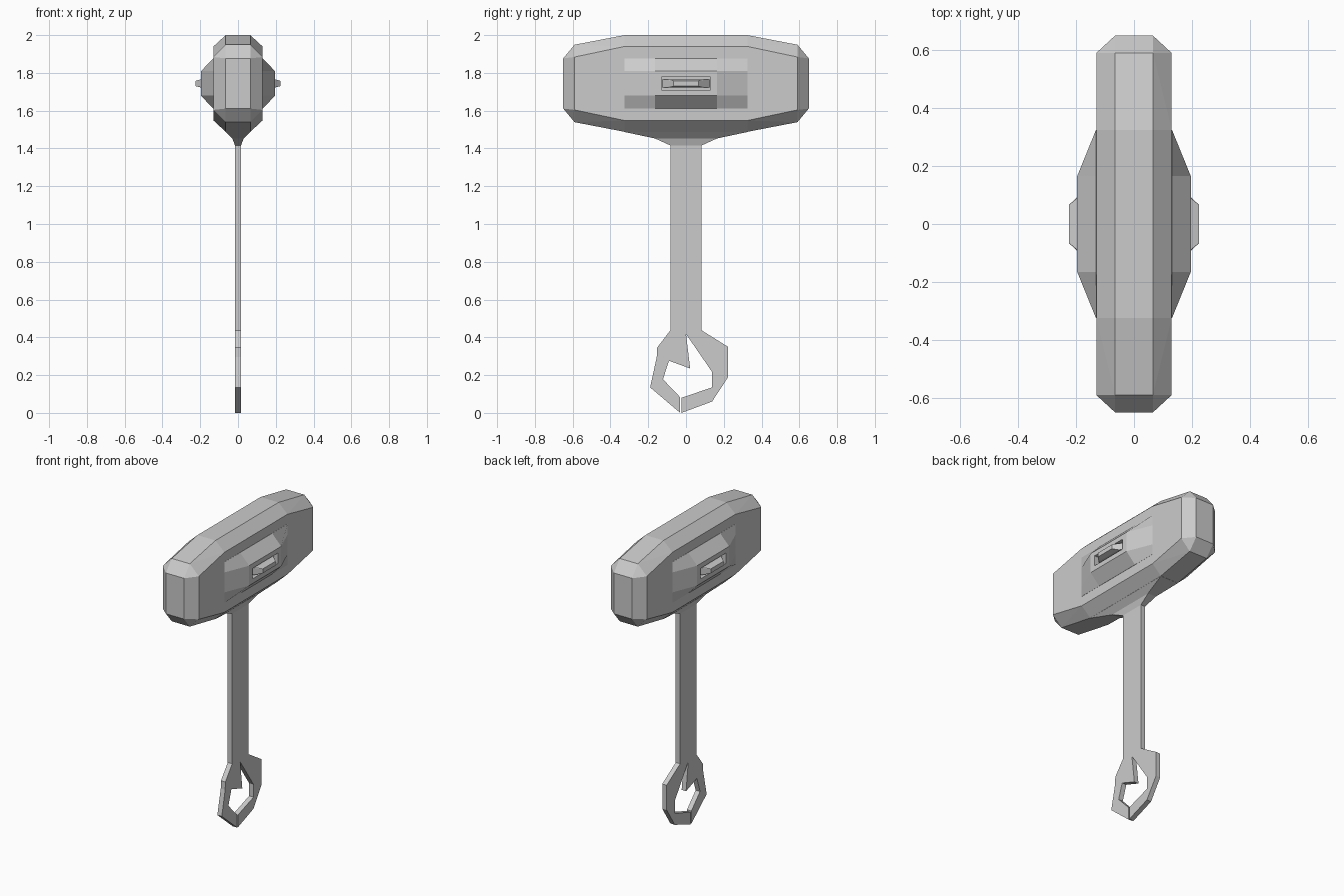
import bpy, bmesh
from mathutils import Vector

if "Cube" in bpy.data.objects:
    bpy.data.objects.remove(bpy.data.objects["Cube"])


def finish(name, bm):
    bmesh.ops.recalc_face_normals(bm, faces=bm.faces)
    me = bpy.data.meshes.new(name)
    bm.to_mesh(me)
    bm.free()
    ob = bpy.data.objects.new(name, me)
    bpy.context.collection.objects.link(ob)
    return ob


def hull(name, points):
    bm = bmesh.new()
    for p in points:
        bm.verts.new(p)
    bmesh.ops.convex_hull(bm, input=bm.verts)
    bmesh.ops.dissolve_limit(bm, angle_limit=0.02, verts=bm.verts, edges=bm.edges)
    return finish(name, bm)


def loft(name, rings):
    bm = bmesh.new()
    loops = [[bm.verts.new(p) for p in r] for r in rings]
    for a, b in zip(loops, loops[1:]):
        n = len(a)
        for i in range(n):
            bm.faces.new((a[i], a[(i + 1) % n], b[(i + 1) % n], b[i]))
    bm.faces.new(loops[0])
    bm.faces.new(loops[-1])
    return finish(name, bm)


MID = 1.744          # centre height of the head
S = (-1, 1)

# Head: bevelled block, symmetric in all three axes (x, y, height from centre)
corner = [(.13, .325, .196), (.13, .59, .14),
          (.065, .325, .256), (.065, .59, .205), (.065, .65, .133)]
hull("hammer_head", [(sx * x, sy * y, MID + sz * z)
                     for x, y, z in corner for sx in S for sy in S for sz in S])

# Neck: stepped taper from head to handle
loft("neck", [[(sx * hx, sy * hy, z) for sx, sy in ((-1, -1), (1, -1), (1, 1), (-1, 1))]
              for hx, hy, z in ((.065, .325, 1.495), (.065, .325, 1.487),
                                (.03, .165, 1.453), (.016, .083, 1.416))])

# Side bosses with slots, and a bent pin in each slot
for s, side in ((1, "right"), (-1, "left")):
    heights = (-.133, -.065, .065, .133)
    rings = []
    for y, rise in ((-.325, 0), (-.165, .065), (.165, .065), (.325, 0)):
        xs = (.13, .13 + rise, .13 + rise, .13)
        rings.append([(s * .115, y, MID - .133)]
                     + [(s * (x + .001), y, MID + h) for x, h in zip(xs, heights)]
                     + [(s * .115, y, MID + .133)])
    boss = loft(side + "_boss", rings)

    cutter = hull(side + "_slot_cutter",
                  [(s * x, sy * .13, MID + sz * .034)
                   for x in (.163, .25) for sy in S for sz in S])
    cutter.hide_render = True
    cutter.hide_viewport = True
    mod = boss.modifiers.new("slot", 'BOOLEAN')
    mod.operation = 'DIFFERENCE'
    mod.solver = 'EXACT'
    mod.object = cutter

    hull(side + "_pin", [(s * x, sy * y, MID + sz * z)
                         for x, y, z in ((.16, .128, .022), (.195, .09, .022), (.225, .065, .014))
                         for sy in S for sz in S])

# Handle and open hook cut from one flat plate (y, z outline)
plate = [(-.083, 1.46), (-.083, .437), (-.153, .345), (-.155, .295), (-.19, .135),
         (-.033, .002), (-.033, .085), (-.122, .178), (-.09, .276), (.022, .235),
         (0, .418), (.138, .217), (.138, .135), (-.024, .08), (-.024, 0),
         (.138, .06), (.222, .188), (.222, .35), (.083, .437), (.083, 1.46)]
bm = bmesh.new()
face = bm.faces.new([bm.verts.new((-.016, y, z)) for y, z in plate])
ext = bmesh.ops.extrude_face_region(bm, geom=[face], use_keep_orig=True)
bmesh.ops.translate(bm, vec=Vector((.032, 0, 0)),
                    verts=[g for g in ext["geom"] if isinstance(g, bmesh.types.BMVert)])
finish("handle_with_hook", bm)
